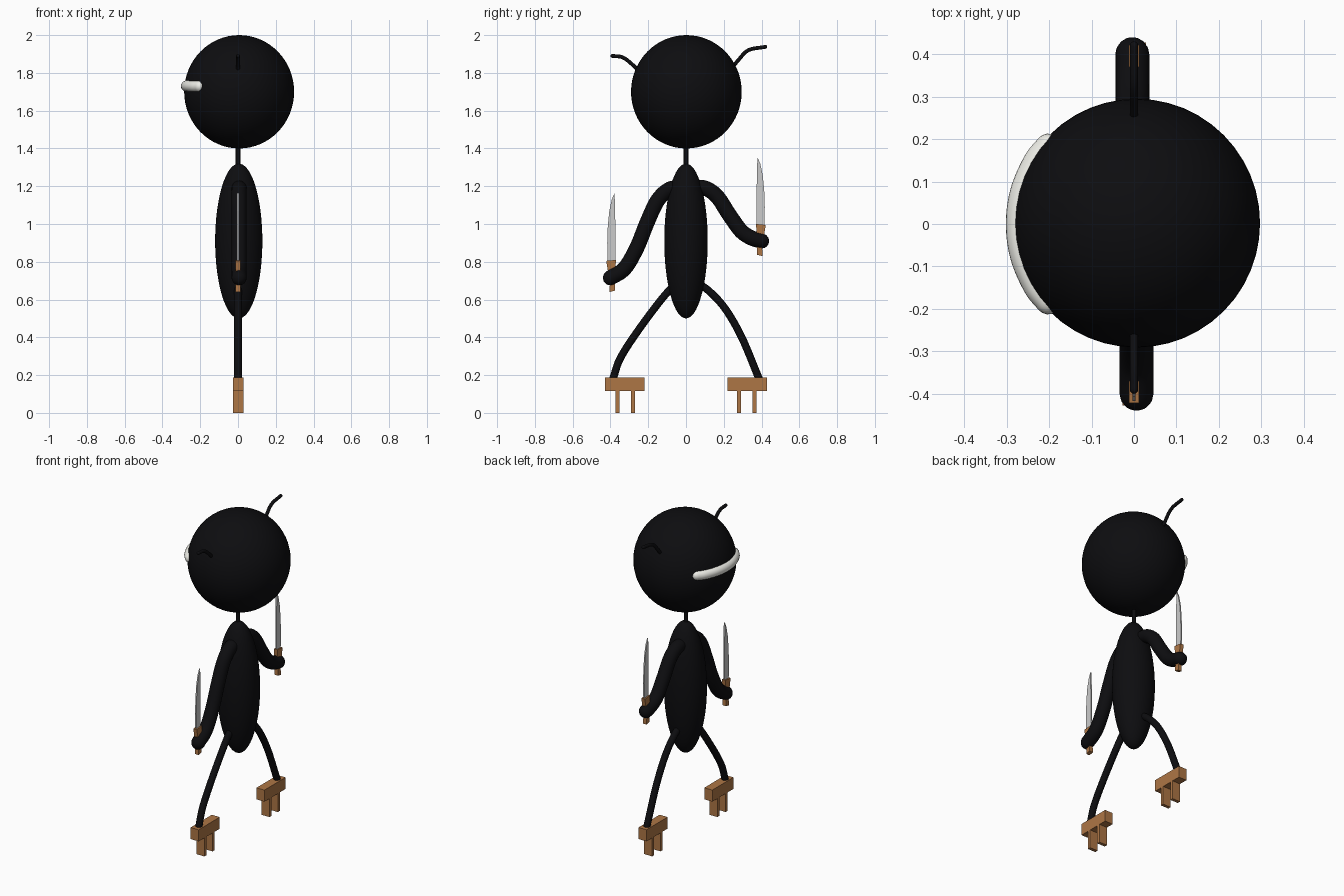
import bpy, bmesh, math
from mathutils import Vector

if "Cube" in bpy.data.objects:
    bpy.data.objects.remove(bpy.data.objects["Cube"])


def material(name, rgb):
    m = bpy.data.materials.new(name)
    m.diffuse_color = (*rgb, 1)
    m.use_nodes = True
    m.node_tree.nodes["Principled BSDF"].inputs["Base Color"].default_value = m.diffuse_color
    return m


BLACK = material("black", (0.004, 0.004, 0.005))
WHITE = material("white", (0.85, 0.85, 0.8))
WOOD = material("wood", (0.42, 0.18, 0.06))


def finish(name, bm, mat=None, smooth=False):
    bmesh.ops.recalc_face_normals(bm, faces=bm.faces[:])
    for f in bm.faces:
        f.smooth = smooth
    me = bpy.data.meshes.new(name)
    bm.to_mesh(me)
    bm.free()
    ob = bpy.data.objects.new(name, me)
    bpy.context.collection.objects.link(ob)
    if mat:
        me.materials.append(mat)
    return ob


def ellipsoid(name, loc, radii, mat):
    bm = bmesh.new()
    bmesh.ops.create_uvsphere(bm, u_segments=48, v_segments=32, radius=1)
    for v in bm.verts:
        v.co = Vector(c * r + o for c, r, o in zip(v.co, radii, loc))
    return finish(name, bm, mat, True)


def smooth_path(pts, steps=8):
    p = [Vector(q) for q in pts]
    p = [2 * p[0] - p[1]] + p + [2 * p[-1] - p[-2]]
    out = []
    for a, b, c, d in zip(p, p[1:], p[2:], p[3:]):
        for i in range(steps):
            t = i / steps
            out.append(0.5 * (2 * b + (c - a) * t + (2 * a - 5 * b + 4 * c - d) * t * t
                              + (3 * b - a - 3 * c + d) * t ** 3))
    return out + [p[-2]]


def tube(name, pts, r, normal, mat, sides=20):
    """Round-ended tube along a smooth path lying in the plane with this normal."""
    path = smooth_path(pts)
    n = Vector(normal)
    tan = [(path[min(i + 1, len(path) - 1)] - path[max(i - 1, 0)]).normalized()
           for i in range(len(path))]
    caps = [math.radians(a) for a in (85, 65, 45, 22)]
    rings = [(path[0] - tan[0] * r * math.sin(a), tan[0], r * math.cos(a)) for a in caps]
    rings += [(p, t, r) for p, t in zip(path, tan)]
    rings += [(path[-1] + tan[-1] * r * math.sin(a), tan[-1], r * math.cos(a))
              for a in reversed(caps)]
    bm = bmesh.new()
    loops = []
    for c, t, rad in rings:
        side = n.cross(t).normalized()
        loops.append([bm.verts.new(c + rad * (side * math.cos(k) + n * math.sin(k)))
                      for k in (2 * math.pi * j / sides for j in range(sides))])
    for a, b in zip(loops, loops[1:]):
        for j in range(sides):
            k = (j + 1) % sides
            bm.faces.new((a[j], a[k], b[k], b[j]))
    bm.faces.new(loops[0])
    bm.faces.new(loops[-1])
    return finish(name, bm, mat, True)


def limb(name, yz, r, x=0.0):
    return tube(name, [(x, y, z) for y, z in yz], r, (1, 0, 0), BLACK)


def slab(name, yz, x0, x1, mat=None):
    """Side outline extruded across x."""
    bm = bmesh.new()
    f = bm.faces.new([bm.verts.new((x0, y, z)) for y, z in yz])
    new = bmesh.ops.extrude_face_region(bm, geom=[f])["geom"]
    bmesh.ops.translate(bm, vec=(x1 - x0, 0, 0),
                        verts=[g for g in new if isinstance(g, bmesh.types.BMVert)])
    return finish(name, bm, mat)


def box(name, y0, y1, z0, z1):
    return slab(name, [(y0, z0), (y1, z0), (y1, z1), (y0, z1)], -0.027, 0.028, WOOD)


# Head, neck and body
ellipsoid("head", (0.006, 0.002, 1.7), (0.291, 0.293, 0.3), BLACK)
ellipsoid("body", (0.004, 0, 0.91), (0.125, 0.115, 0.41), BLACK)
limb("neck", [(0, 1.28), (0, 1.43)], 0.012)

# Wide smile wrapped round the -x side of the head
tube("smile", [(-0.202, -0.183, 1.728), (-0.232, -0.145, 1.728), (-0.262, -0.075, 1.73),
               (-0.272, 0, 1.73), (-0.262, 0.075, 1.73), (-0.232, 0.145, 1.728),
               (-0.202, 0.183, 1.728)], 0.03, (0, 0, 1), WHITE)

# Antennae
limb("antenna_front", [(-0.24, 1.80), (-0.285, 1.845), (-0.335, 1.882), (-0.39, 1.89)], 0.01)
limb("antenna_back", [(0.23, 1.81), (0.275, 1.865), (0.33, 1.92), (0.42, 1.938)], 0.01)

# Arms
limb("arm_front", [(-0.03, 1.185), (-0.085, 1.185), (-0.15, 1.125), (-0.205, 1.01),
                   (-0.26, 0.875), (-0.325, 0.765), (-0.40, 0.715)], 0.04, 0.006)
limb("arm_back", [(0.03, 1.19), (0.10, 1.19), (0.165, 1.145), (0.225, 1.055),
                  (0.29, 0.965), (0.345, 0.927), (0.40, 0.91)], 0.04, -0.004)

# Legs
limb("leg_front", [(-0.04, 0.69), (-0.11, 0.625), (-0.24, 0.455), (-0.345, 0.295),
                   (-0.385, 0.185)], 0.02)
limb("leg_back", [(0.04, 0.69), (0.11, 0.655), (0.205, 0.555), (0.295, 0.40),
                  (0.385, 0.185)], 0.02)

# Wooden sandals and knives, one per side
for s, part, dz in ((-1, "front", 0), (1, "back", 0.19)):
    def span(a, b):
        return sorted((s * a, s * b))
    box("sandal_" + part, *span(0.22, 0.428), 0.115, 0.187)
    for i, y in enumerate((0.27, 0.352)):
        box(f"sandal_tooth_{part}_{i + 1}", *span(y, y + 0.02), 0, 0.115)
    handle = [(0.37, 0.81), (0.422, 0.805), (0.415, 0.76), (0.402, 0.72), (0.405, 0.64),
              (0.376, 0.647), (0.378, 0.72), (0.374, 0.77)]
    blade = [(0.374, 0.80), (0.415, 0.80), (0.417, 0.90), (0.414, 0.99), (0.406, 1.07),
             (0.393, 1.13), (0.378, 1.165), (0.374, 1.0)]
    slab("knife_handle_" + part, [(s * y, z + dz) for y, z in handle], -0.012, 0.012, WOOD)
    slab("knife_blade_" + part, [(s * y, z + dz) for y, z in blade], -0.004, 0.004)
